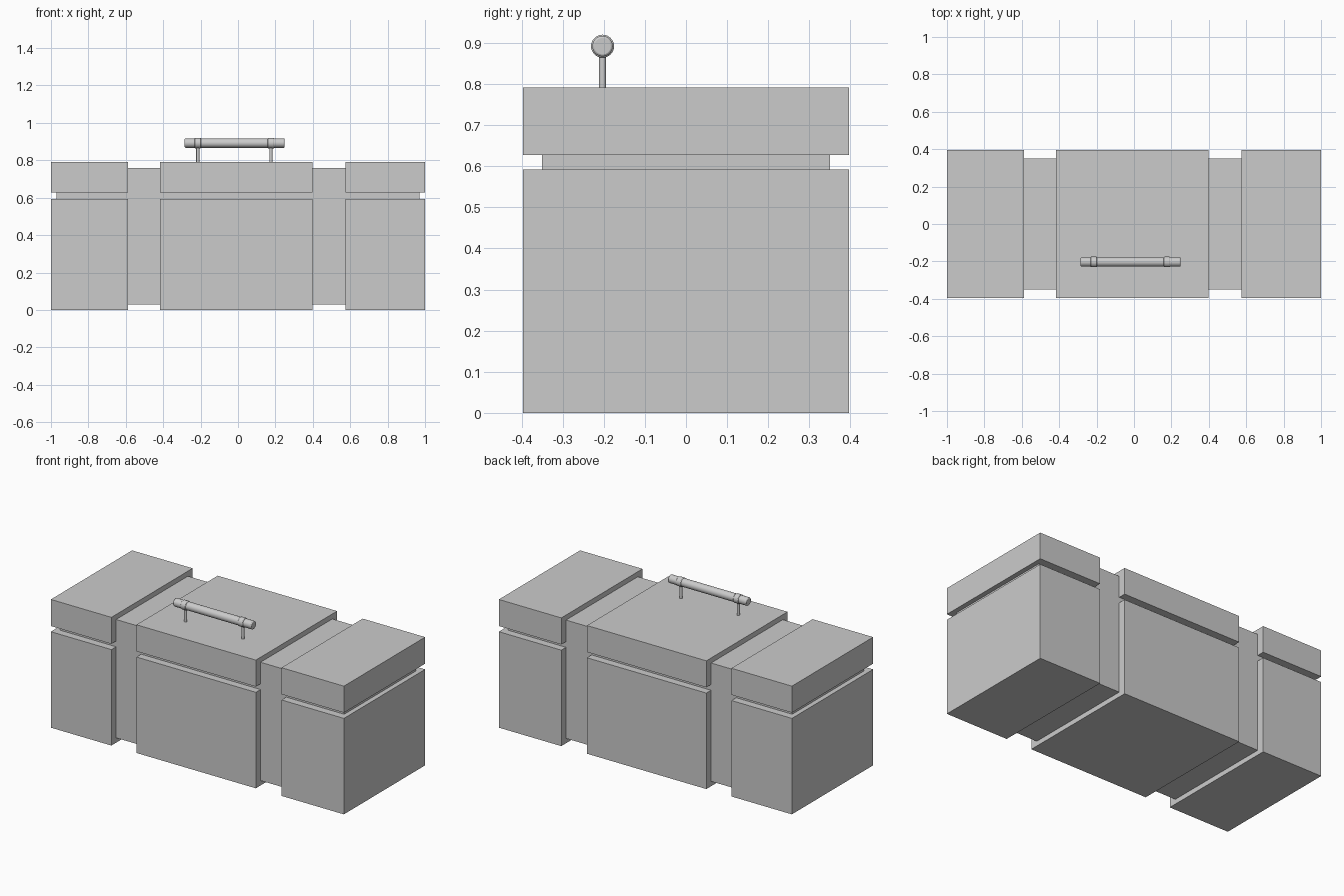
import bpy
from math import pi

if "Cube" in bpy.data.objects:
    bpy.data.objects.remove(bpy.data.objects["Cube"])


def box(name, x0, x1, y, z0, z1):
    """Box spanning x0..x1, -y..y, z0..z1."""
    bpy.ops.mesh.primitive_cube_add(size=1, location=((x0 + x1) / 2, 0, (z0 + z1) / 2))
    ob = bpy.context.object
    ob.name = name
    ob.scale = (x1 - x0, 2 * y, z1 - z0)
    bpy.ops.object.transform_apply(location=False, rotation=False, scale=True)
    return ob


def rod(name, radius, length, location, along_x=True, bevel=0.0):
    """Smooth cylinder along x or z, with optional chamfered rims."""
    bpy.ops.mesh.primitive_cylinder_add(vertices=32, radius=radius, depth=length,
                                        location=location,
                                        rotation=(0, pi / 2 if along_x else 0, 0))
    ob = bpy.context.object
    ob.name = name
    if bevel:
        mod = ob.modifiers.new("rim", 'BEVEL')
        mod.width = bevel
        mod.segments = 2
        mod.limit_method = 'ANGLE'
    bpy.ops.object.shade_smooth_by_angle()
    return ob


# Recessed inner body
box("inner_body", -0.97, 0.97, 0.35, 0.03, 0.76)

# Outer shell blocks: lower chest and lid, in three sections
sections = {"left": (-1.0, -0.587), "middle": (-0.416, 0.399), "right": (0.574, 1.0)}
for side, (x0, x1) in sections.items():
    box(side + "_chest_block", x0, x1, 0.396, 0.0, 0.592)
    box(side + "_lid_block", x0, x1, 0.396, 0.627, 0.791)

# Handle on the lid: grip, collars and posts
HY, HZ = -0.203, 0.892
rod("handle_grip", 0.025, 0.535, (-0.018, HY, HZ), bevel=0.005)
for side, x in (("left", -0.215), ("right", 0.176)):
    rod(side + "_handle_collar", 0.028, 0.034, (x, HY, HZ), bevel=0.003)
    rod(side + "_handle_post", 0.0085, 0.12, (x, HY, 0.83), along_x=False)
